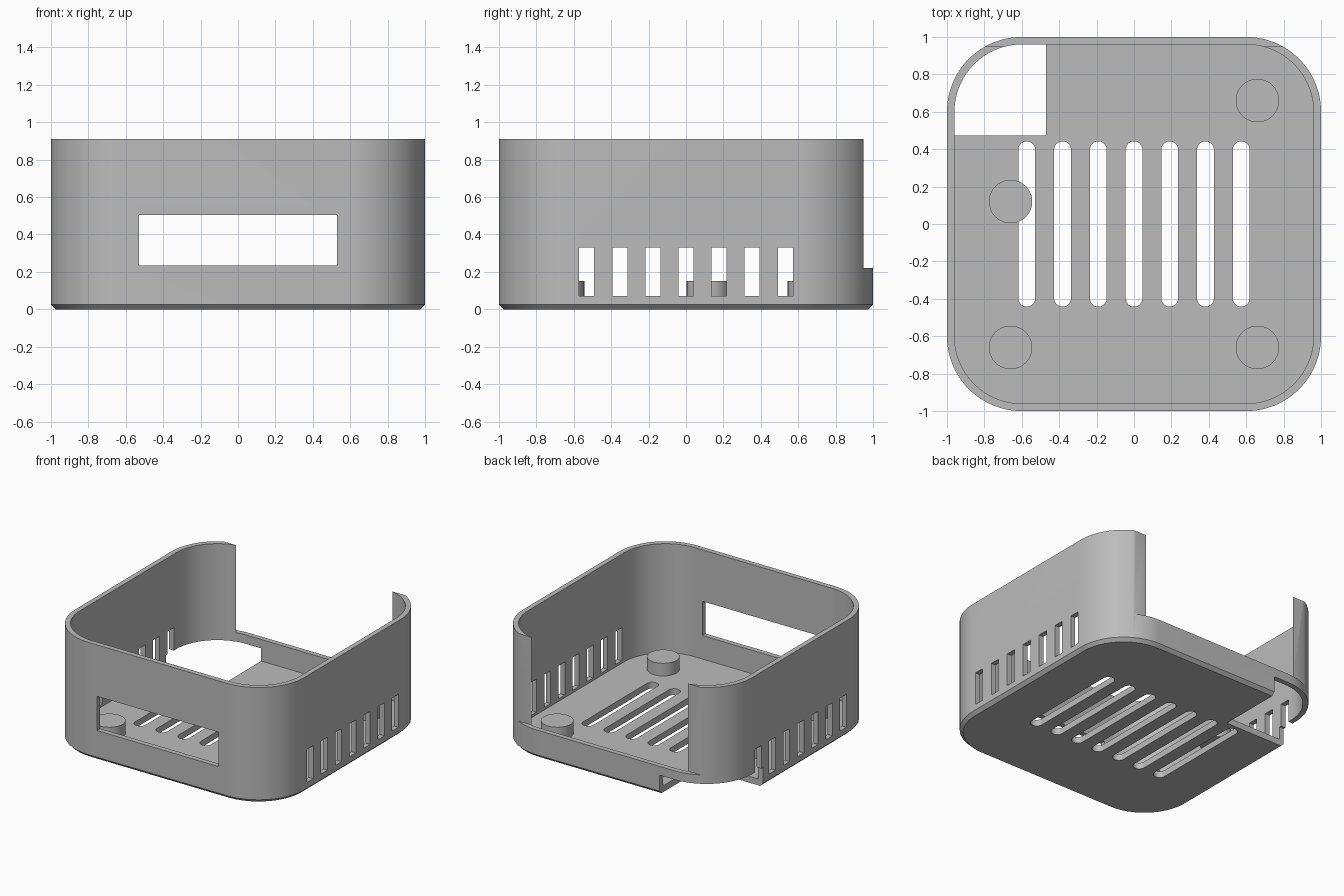
import bpy, bmesh, math

cube = bpy.data.objects.get("Cube")
if cube:
    bpy.data.objects.remove(cube, do_unlink=True)

HEIGHT, WALL, FLOOR, RADIUS, CHAMFER = 0.91, 0.04, 0.05, 0.4, 0.025

grey = bpy.data.materials.new("plain grey")
grey.use_nodes = True
colour = (0.5, 0.5, 0.5, 1)
grey.diffuse_color = colour
grey.node_tree.nodes["Principled BSDF"].inputs["Base Color"].default_value = colour


def rounded(cx, cy, hx, hy, r, steps):
    """Outline of a rounded rectangle, counter-clockwise."""
    pts = []
    for k, (sx, sy) in enumerate([(1, 1), (-1, 1), (-1, -1), (1, -1)]):
        for i in range(steps + 1):
            a = math.pi / 2 * (k + i / steps)
            pts.append((cx + sx * (hx - r) + r * math.cos(a),
                        cy + sy * (hy - r) + r * math.sin(a)))
    return pts


def loft(bm, rings):
    """Closed solid through a stack of (outline, z) rings."""
    loops = [[bm.verts.new((x, y, z)) for x, y in pts] for pts, z in rings]
    for a, b in zip(loops, loops[1:]):
        for i in range(len(a)):
            j = (i + 1) % len(a)
            bm.faces.new((a[i], a[j], b[j], b[i]))
    bm.faces.new(loops[0][::-1])
    bm.faces.new(loops[-1])


def box(bm, x0, x1, y0, y1, z0, z1):
    pts = [(x0, y0), (x1, y0), (x1, y1), (x0, y1)]
    loft(bm, [(pts, z0), (pts, z1)])


def finish(name, bm):
    bmesh.ops.remove_doubles(bm, verts=bm.verts, dist=1e-5)
    bmesh.ops.recalc_face_normals(bm, faces=bm.faces)
    mesh = bpy.data.meshes.new(name)
    bm.to_mesh(mesh)
    bm.free()
    mesh.materials.append(grey)
    ob = bpy.data.objects.new(name, mesh)
    bpy.context.collection.objects.link(ob)
    return ob


def smooth(ob):
    bpy.ops.object.select_all(action='DESELECT')
    ob.select_set(True)
    bpy.context.view_layer.objects.active = ob
    bpy.ops.object.shade_smooth_by_angle(angle=math.radians(30))


def ring(inset, z):
    return rounded(0, 0, 1 - inset, 1 - inset, RADIUS - inset, 24), z


# Open tray with a chamfered base
bm = bmesh.new()
loft(bm, [ring(CHAMFER, 0), ring(0, CHAMFER), ring(0, HEIGHT),
          ring(WALL, HEIGHT), ring(WALL, FLOOR)])
case = finish("case_shell", bm)

# Floor vents, side vents and front window
cuts = bmesh.new()
for i in range(-3, 4):
    slot = rounded(i * 0.191, 0, 0.045, 0.442, 0.0449, 8)
    loft(cuts, [(slot, -0.1), (slot, FLOOR + 0.01)])
    y = i * 0.177
    for side in (-1, 1):
        x0, x1 = sorted((side * 0.9, side * 1.1))
        box(cuts, x0, x1, y - 0.04, y + 0.04, 0.07, 0.33)
box(cuts, -0.53, 0.53, -1.1, -0.9, 0.235, 0.505)
vents = finish("vent_cutter", cuts)

# Open back above a low lip
cuts = bmesh.new()
box(cuts, -1.1, 1.1, 0.95, 1.1, 0.22, 1.1)
back = finish("back_cutter", cuts)

# Missing floor corner
cuts = bmesh.new()
box(cuts, -1.1, -0.47, 0.472, 1.1, -0.1, 0.15)
corner = finish("corner_cutter", cuts)

for cutter in (vents, back, corner):
    mod = case.modifiers.new(cutter.name, 'BOOLEAN')
    mod.operation = 'DIFFERENCE'
    mod.solver = 'EXACT'
    mod.object = cutter
    bpy.context.view_layer.objects.active = case
    bpy.ops.object.modifier_apply(modifier=mod.name)
    bpy.data.objects.remove(cutter, do_unlink=True)
smooth(case)

# Mounting posts
posts = {"front_right_post": (-0.66, -0.66), "front_left_post": (0.66, -0.66),
         "back_left_post": (0.66, 0.66), "middle_right_post": (-0.66, 0.12)}
for name, (x, y) in posts.items():
    bm = bmesh.new()
    disc = rounded(x, y, 0.116, 0.116, 0.116, 10)
    loft(bm, [(disc, FLOOR), (disc, 0.15)])
    smooth(finish(name, bm))
